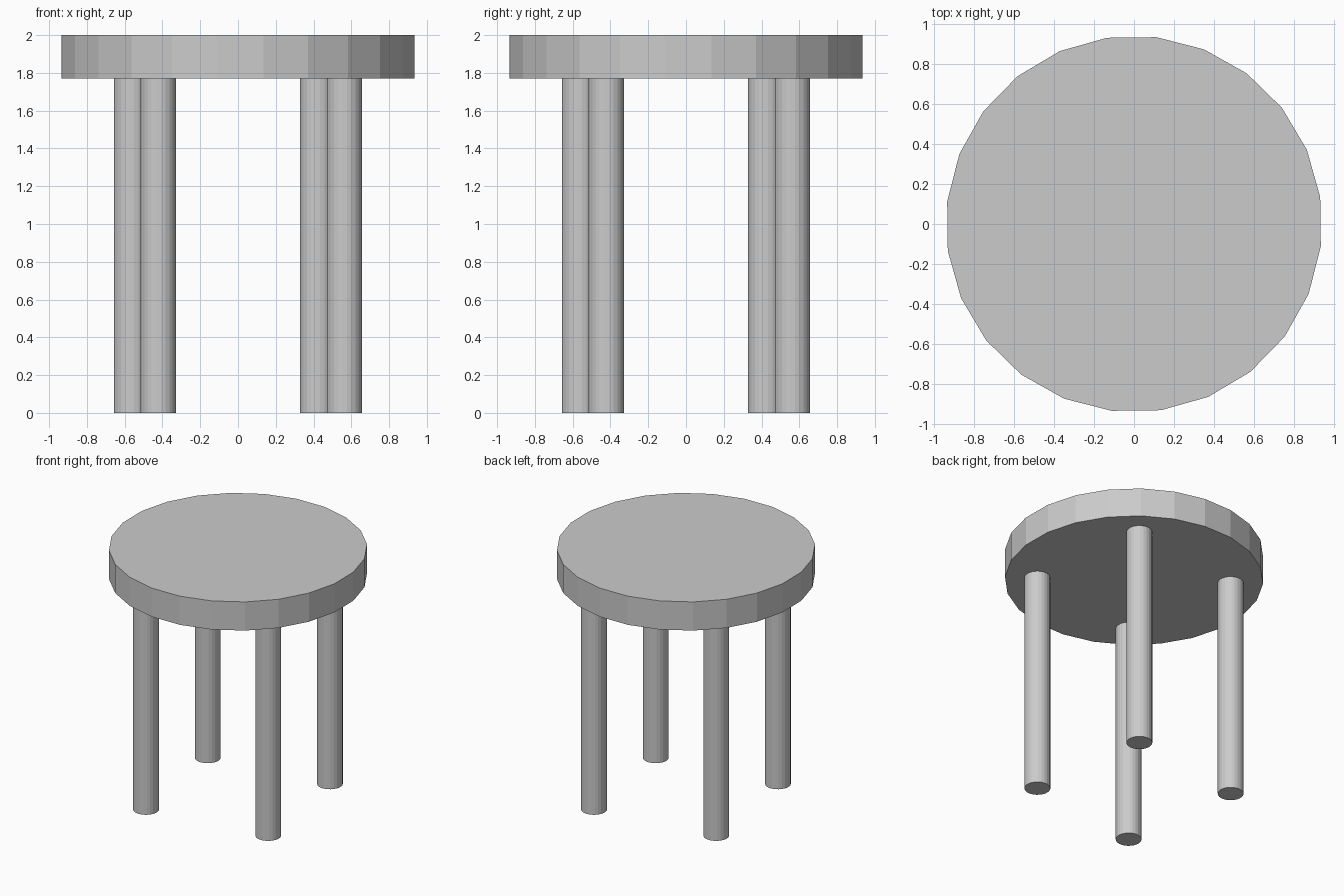
import bpy
from math import radians, cos, sin

cube = bpy.data.objects.get("Cube")
if cube:
    bpy.data.objects.remove(cube, do_unlink=True)

HEIGHT = 2.0
SEAT_BOTTOM = 1.77
SEAT_RADIUS = 0.94
LEG_RADIUS = 0.094
LEG_RING = 0.704
TURN = radians(8.2)  # the whole stool is turned slightly about z
SIDES = 24

grey = bpy.data.materials.new("light_grey")
grey.use_nodes = True
colour = (0.6, 0.6, 0.6, 1)
grey.diffuse_color = colour
grey.node_tree.nodes["Principled BSDF"].inputs["Base Color"].default_value = colour


def cylinder(name, radius, bottom, top, x=0, y=0):
    """Flat-sided upright cylinder between two heights."""
    bpy.ops.mesh.primitive_cylinder_add(
        vertices=SIDES, radius=radius, depth=top - bottom,
        location=(x, y, (bottom + top) / 2), rotation=(0, 0, TURN))
    part = bpy.context.object
    part.name = name
    part.data.materials.append(grey)
    return part


# Round seat
cylinder("seat", SEAT_RADIUS, SEAT_BOTTOM, HEIGHT)

# Four legs spaced evenly on a ring
for i, name in enumerate(("back_left_leg", "back_right_leg",
                          "front_right_leg", "front_left_leg")):
    angle = radians(45 + 90 * i) + TURN
    cylinder(name, LEG_RADIUS, 0, SEAT_BOTTOM,
             LEG_RING * cos(angle), LEG_RING * sin(angle))
